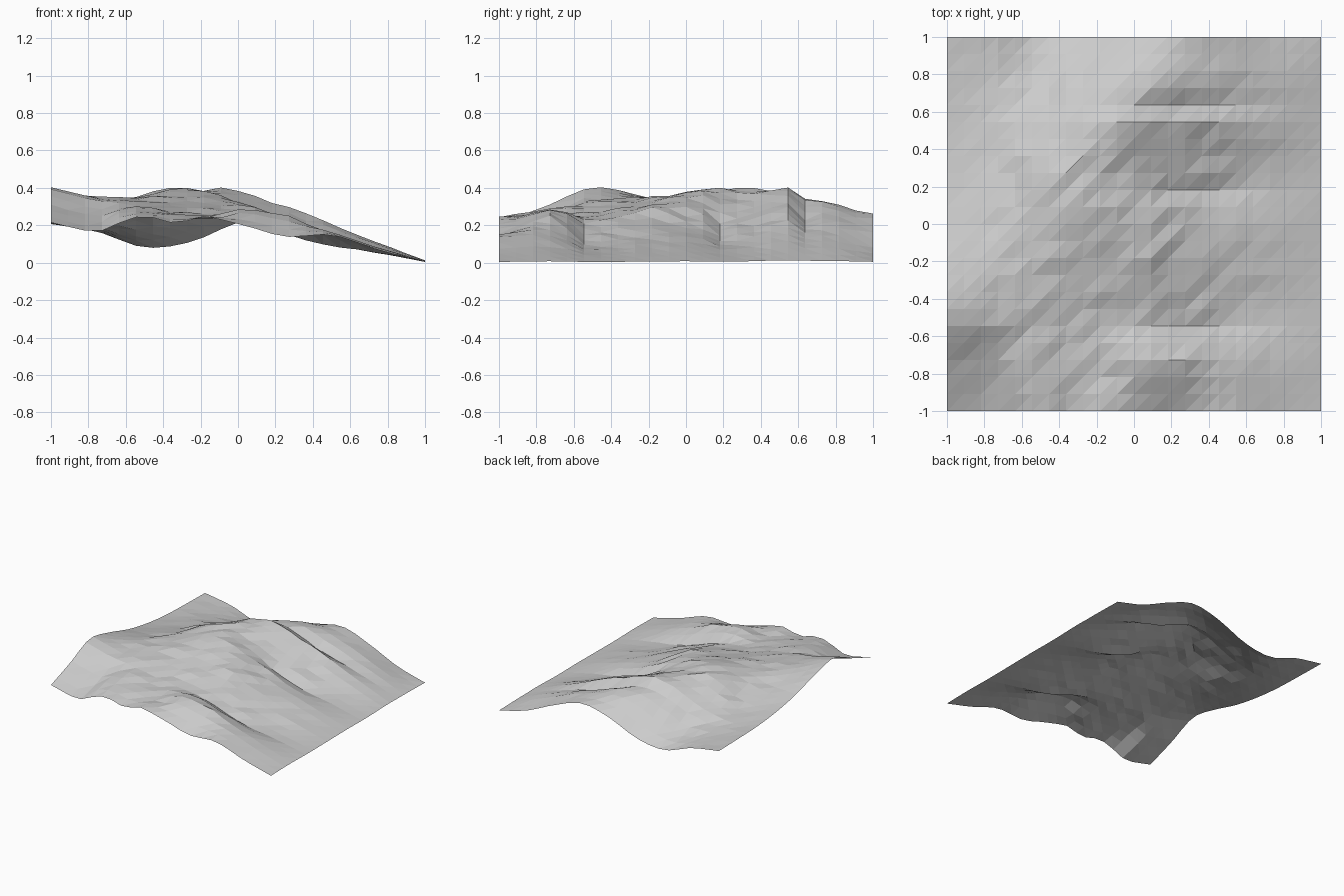
import bpy
import bmesh
import math
import random

cube = bpy.data.objects.get("Cube")
if cube:
    bpy.data.objects.remove(cube, do_unlink=True)

CELLS = 22
SIZE = 2.0
rng = random.Random(7)

# Cross-sections from front to back, heights in thousandths, evenly spaced west to east
SECTIONS = [
    [215, 168, 245, 225, 207, 140, 148, 68, 4],
    [302, 240, 275, 250, 275, 235, 160, 80, 8],
    [402, 340, 305, 270, 240, 180, 100, 52, 4],
    [360, 345, 340, 320, 285, 205, 130, 70, 6],
    [290, 310, 362, 372, 320, 225, 150, 80, 8],
    [245, 260, 345, 392, 305, 205, 125, 65, 6],
    [220, 220, 285, 378, 360, 270, 190, 100, 12],
    [212, 180, 175, 270, 330, 270, 190, 105, 10],
    [207, 165, 82, 112, 215, 265, 183, 72, 5],
]

# Knolls and hollows: centre x, centre y, radius x, radius y, rise or drop
KNOLLS = [
    (0.1, 0.54, 0.45, 0.07, 0.03),
    (0.25, 0.64, 0.4, 0.05, -0.035),
    (0.35, 0.83, 0.3, 0.08, 0.015),
    (0.35, 0.18, 0.25, 0.05, -0.025),
    (0.3, 0.3, 0.25, 0.06, 0.015),
    (0.1, 0.07, 0.3, 0.06, 0.01),
    (0.1, -0.15, 0.1, 0.1, 0.025),
    (-0.05, -0.32, 0.08, 0.12, -0.015),
    (0.3, -0.55, 0.25, 0.06, -0.025),
    (0.15, -0.7, 0.25, 0.08, 0.025),
    (-0.13, -0.78, 0.08, 0.1, -0.025),
    (-0.6, -0.85, 0.07, 0.18, 0.03),
    (-0.16, -0.98, 0.08, 0.1, 0.03),
    (-0.36, -0.98, 0.08, 0.1, -0.025),
    (-0.42, 0.27, 0.07, 0.1, 0.02),
]


def spline(values, t):
    """Smooth curve through evenly spaced values, with t running from zero to one."""
    last = len(values) - 1
    k = min(int(t * last), last - 1)
    f = t * last - k
    b, c = values[k], values[k + 1]
    a = values[k - 1] if k > 0 else 2 * b - c
    d = values[k + 2] if k + 2 <= last else 2 * c - b
    return b + 0.5 * f * (c - a + f * (2 * a - 5 * b + 4 * c - d
                                       + f * (3 * (b - c) + d - a)))


def terrain_height(u, v):
    """Height of the land at a fraction u across and v deep."""
    x, y = SIZE * (u - 0.5), SIZE * (v - 0.5)
    height = spline([spline(row, u) for row in SECTIONS], v) / 1000
    for cx, cy, rx, ry, rise in KNOLLS:
        distance = ((x - cx) / rx) ** 2 + ((y - cy) / ry) ** 2
        height += rise * math.exp(-distance)
    # Slight roughness gives the facets their broken, rocky look
    inside = min(1, 6 * min(u, 1 - u, v, 1 - v))
    roughness = 0.01 * inside * min(1, 2.5 * (1 - u))
    return max(0, height + rng.uniform(-roughness, roughness))


def make_material(name, colour):
    material = bpy.data.materials.new(name)
    material.use_nodes = True
    material.diffuse_color = colour
    shader = next(n for n in material.node_tree.nodes if n.type == "BSDF_PRINCIPLED")
    shader.inputs["Base Color"].default_value = colour
    return material


# Open sheet of faceted land
bm = bmesh.new()
steps = [i / CELLS for i in range(CELLS + 1)]
rows = [[bm.verts.new((SIZE * (u - 0.5), SIZE * (v - 0.5), terrain_height(u, v)))
         for u in steps] for v in steps]

# Every cell is split along the same diagonal
for j in range(CELLS):
    for i in range(CELLS):
        near_left, near_right = rows[j][i], rows[j][i + 1]
        far_left, far_right = rows[j + 1][i], rows[j + 1][i + 1]
        bm.faces.new((near_left, near_right, far_right))
        bm.faces.new((near_left, far_right, far_left))

mesh = bpy.data.meshes.new("terrain")
bm.to_mesh(mesh)
bm.free()
mesh.materials.append(make_material("stone grey", (0.6, 0.6, 0.6, 1)))
terrain = bpy.data.objects.new("terrain", mesh)
bpy.context.collection.objects.link(terrain)
